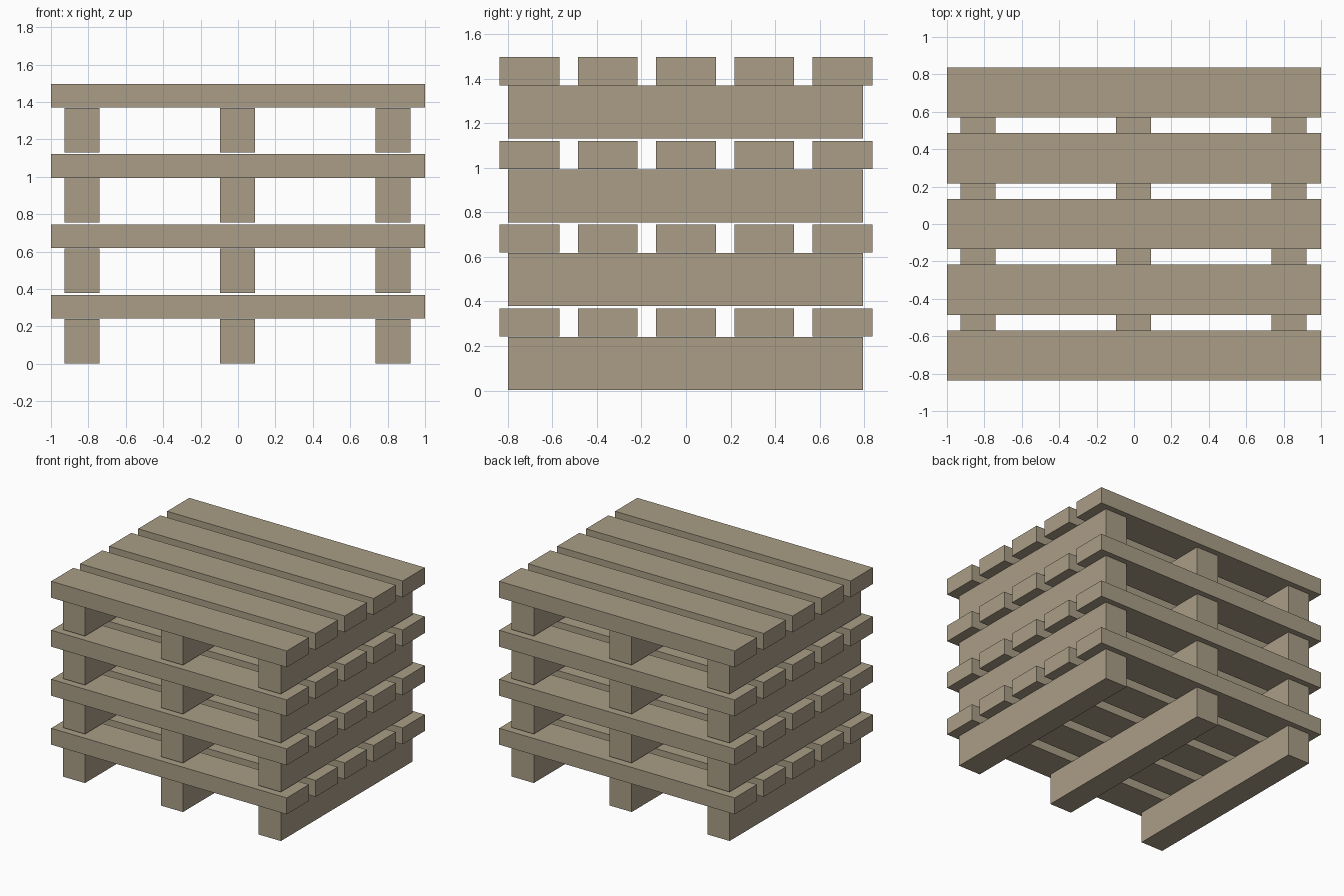
import bpy

if "Cube" in bpy.data.objects:
    bpy.data.objects.remove(bpy.data.objects["Cube"])

wood = bpy.data.materials.new("weathered wood")
wood.diffuse_color = (0.40, 0.34, 0.24, 1.0)
wood.use_nodes = True
wood.node_tree.nodes["Principled BSDF"].inputs["Base Color"].default_value = wood.diffuse_color

LAYERS = 4
PITCH = 0.376                      # height of one pallet in the stack


def beam(name, x, y, z, size):
    """Box centred on x, y with its underside at z."""
    bpy.ops.mesh.primitive_cube_add(size=1, location=(x, y, z + size[2] / 2))
    ob = bpy.context.object
    ob.name = name
    ob.scale = size
    bpy.ops.object.transform_apply(location=False, rotation=False, scale=True)
    ob.data.materials.append(wood)


for layer in range(LAYERS):
    base = layer * PITCH
    # three bearers running front to back
    for i in (-1, 0, 1):
        beam(f"bearer_{layer + 1}_{i + 2}", i * 0.8315 - 0.002, -0.002,
             base + 0.003, (0.188, 1.595, 0.238))
    # five deck boards running side to side
    for j in range(-2, 3):
        beam(f"deck_board_{layer + 1}_{j + 3}", 0, j * 0.3515,
             base + 0.243, (2.0, 0.269, 0.126))
